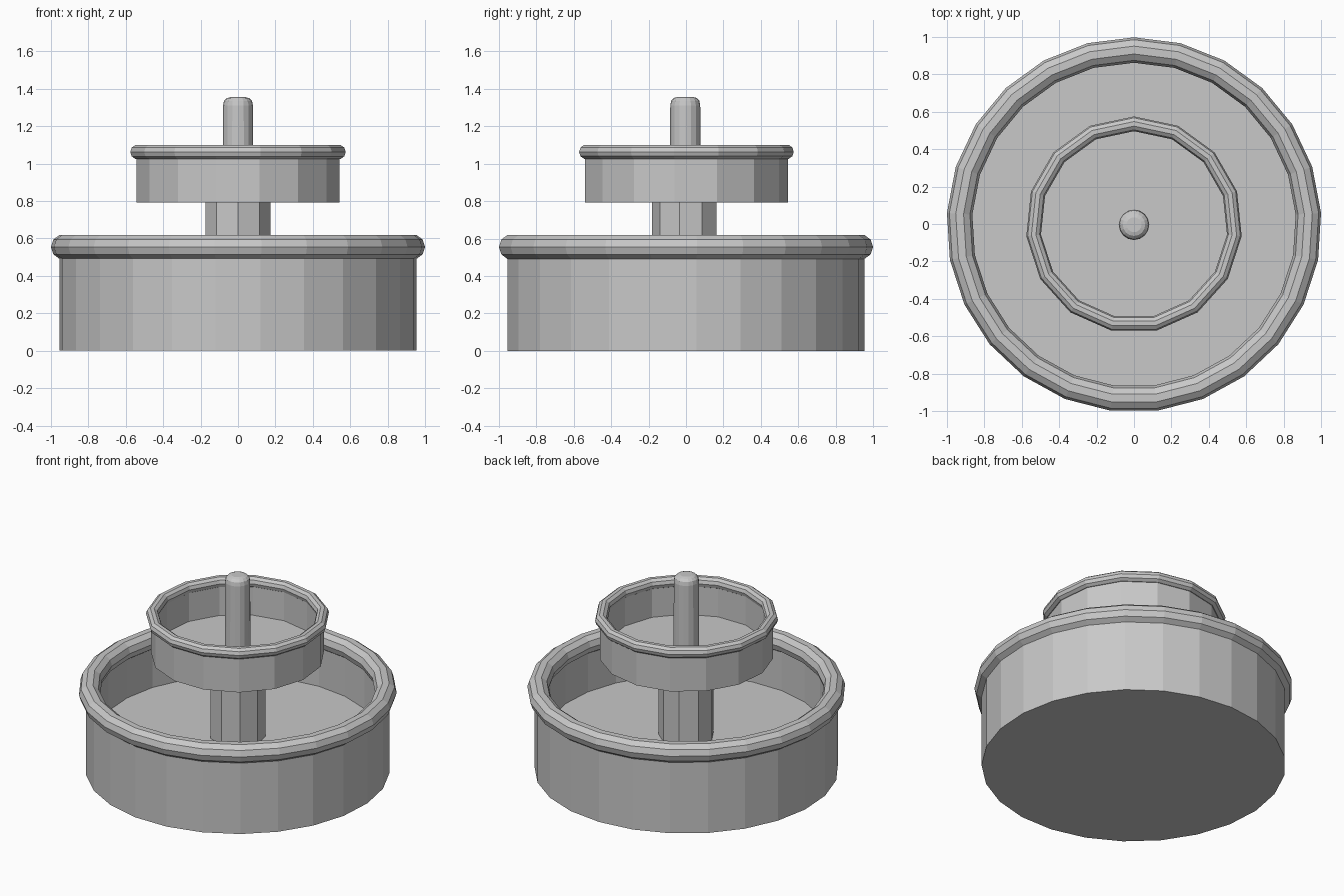
import bpy, bmesh
from math import sin, cos, pi

cube = bpy.data.objects.get("Cube")
if cube:
    bpy.data.objects.remove(cube, do_unlink=True)

GREY = (0.58, 0.58, 0.58, 1)
stone = bpy.data.materials.new("grey_stone")
stone.use_nodes = True
stone.diffuse_color = GREY
stone.node_tree.nodes["Principled BSDF"].inputs["Base Color"].default_value = GREY

AXIS_Y = -0.004  # odd-sided rings reach further at the back than the front


def lathe(name, profile, sides, start=pi / 2, closed=False):
    """Turn an (r, z) profile about the upright axis; radius 0 makes a pole."""
    bm = bmesh.new()
    rings = []
    for r, z in profile:
        if r == 0:
            rings.append([bm.verts.new((0, AXIS_Y, z))] * sides)
        else:
            angles = [start + 2 * pi * k / sides for k in range(sides)]
            rings.append([bm.verts.new((r * cos(a), r * sin(a) + AXIS_Y, z)) for a in angles])
    pairs = list(zip(rings, rings[1:] + rings[:1]))
    for low, high in pairs if closed else pairs[:-1]:
        for k in range(sides):
            n = (k + 1) % sides
            quad = dict.fromkeys((low[k], low[n], high[n], high[k]))
            bm.faces.new(list(quad))
    bmesh.ops.recalc_face_normals(bm, faces=bm.faces)
    mesh = bpy.data.meshes.new(name)
    bm.to_mesh(mesh)
    bm.free()
    mesh.materials.append(stone)
    obj = bpy.data.objects.new(name, mesh)
    bpy.context.collection.objects.link(obj)


def bowl(name, outer, inner, base, floor, rim_z, rim_r, rim_size, sides):
    """Faceted bowl with a ten-sided rolled rim."""
    lathe(name, [(0, base), (outer, base), (outer, rim_z), (inner, rim_z),
                 (inner, floor), (0, floor)], sides)
    ring = [(rim_r + rim_size * cos(k * pi / 5), rim_z + rim_size * sin(k * pi / 5))
            for k in range(10)]
    lathe(name + "_rim", ring, sides, closed=True)


# Basins
bowl("lower_basin", 0.957, 0.89, 0, 0.24, 0.555, 0.934, 0.068, 25)
bowl("upper_basin", 0.547, 0.51, 0.792, 0.84, 1.0625, 0.5395, 0.0395, 15)

# Pedestal between the basins
lathe("pedestal", [(0, 0.2), (0.177, 0.2), (0.177, 0.81), (0, 0.81)], 9, -pi / 2)

# Spout with a rounded tip
lathe("spout", [(0, 0.82), (0.082, 0.82), (0.08, 1.31), (0.075, 1.335),
                (0.06, 1.35), (0.04, 1.356), (0, 1.356)], 16)
